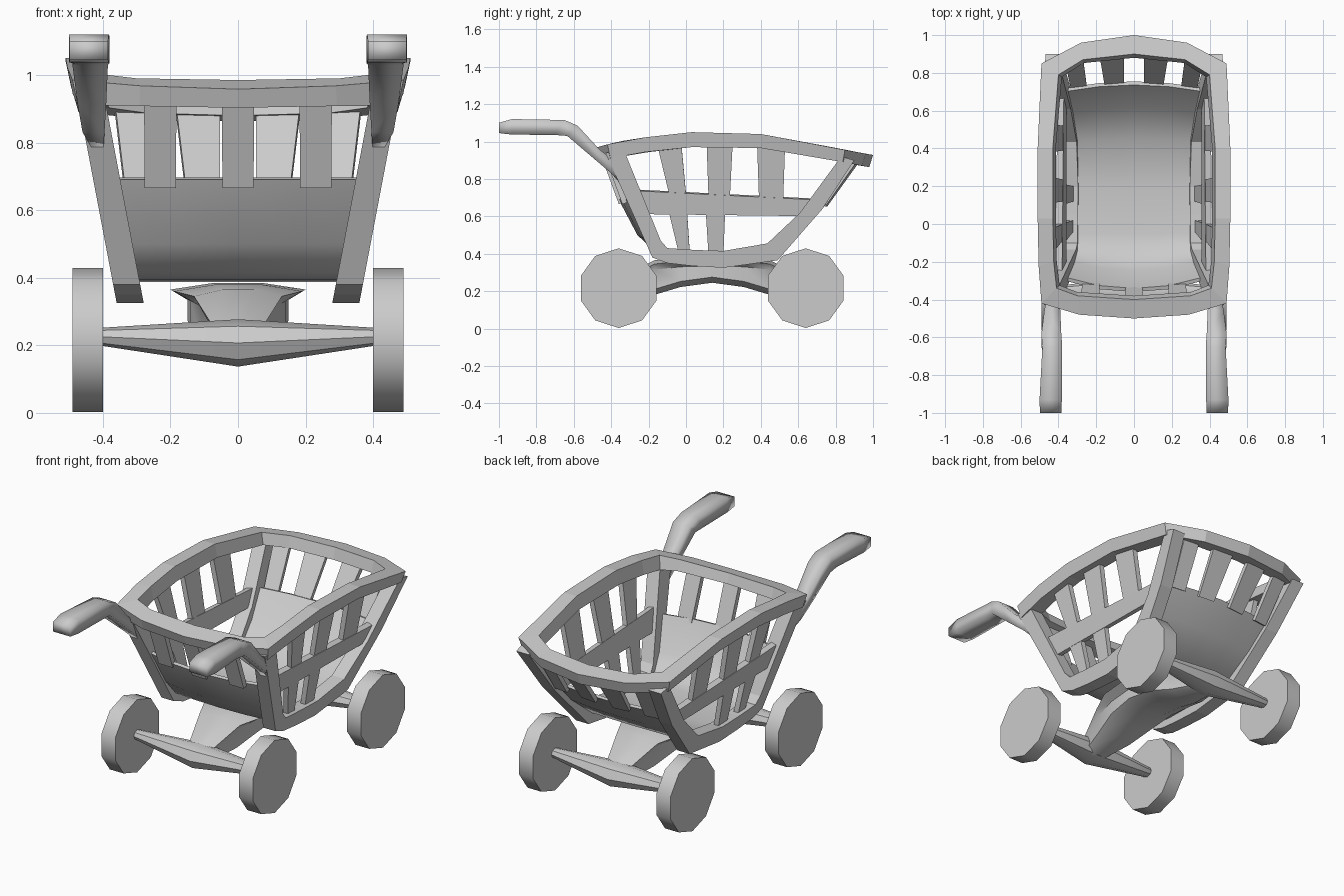
import bpy, math
from mathutils import Vector

if "Cube" in bpy.data.objects:
    bpy.data.objects.remove(bpy.data.objects["Cube"])


def loft(name, rings, loop=False, smooth=None):
    """Skin a list of equal-sized vertex rings; cap the ends unless looped."""
    n, m = len(rings[0]), len(rings)
    verts = [v for r in rings for v in r]
    faces = []
    for i in range(m if loop else m - 1):
        a, b = i * n, (i + 1) % m * n
        faces += [(a + k, a + (k + 1) % n, b + (k + 1) % n, b + k) for k in range(n)]
    if not loop:
        faces += [tuple(range(n))[::-1], tuple(range((m - 1) * n, m * n))]
    me = bpy.data.meshes.new(name)
    me.from_pydata(verts, [], faces)
    ob = bpy.data.objects.new(name, me)
    bpy.context.collection.objects.link(ob)
    bpy.ops.object.select_all(action='DESELECT')
    ob.select_set(True)
    bpy.context.view_layer.objects.active = ob
    bpy.ops.object.mode_set(mode='EDIT')
    bpy.ops.mesh.select_all(action='SELECT')
    bpy.ops.mesh.normals_make_consistent(inside=False)
    bpy.ops.object.mode_set(mode='OBJECT')
    if smooth:
        bpy.ops.object.shade_smooth_by_angle(angle=math.radians(smooth))
    return ob


def slat(name, quad, t):
    """Board: four corner points given thickness t along the normal."""
    q = [Vector(p) for p in quad]
    nrm = (q[1] - q[0]).cross(q[3] - q[0]).normalized() * t / 2
    return loft(name, [[p - nrm for p in q], [p + nrm for p in q]])


def wall(z):
    """Half width of the sloping side wall (middle of the frame) at height z."""
    return 0.32 + 0.19 * (z - 0.33)


# Wheels: ten-sided discs
for y in (-0.36, 0.64):
    for s in (-1, 1):
        rings = [[(s * x, y + 0.213 * math.sin(k * math.pi / 5), 0.216 + 0.213 * math.cos(k * math.pi / 5))
                  for k in range(10)] for x in (0.4, 0.49)]
        loft("wheel", rings, smooth=40)

# Axles: spindles, thick in the middle
for y in (-0.36, 0.64):
    rings = []
    for x, zc, rz, ry in ((-0.42, 0.226, 0.025, 0.03), (0, 0.207, 0.07, 0.085), (0.42, 0.226, 0.025, 0.03)):
        rings.append([(x, y + ry * math.sin(k * math.pi / 4), zc + rz * math.cos(k * math.pi / 4))
                      for k in range(8)])
    loft("axle", rings, smooth=40)

# Arched beam joining the axles
rings = []
for d, wt, wb, zt, zb in ((-0.5, .07, .06, .27, .15), (-.31, .13, .11, .365, .18), (-.17, .19, .14, .38, .222),
                          (0, .2, .15, .385, .245), (.17, .19, .14, .38, .222), (.31, .13, .11, .365, .18),
                          (.5, .07, .06, .27, .15)):
    half = [(0.35 * wt, zt), (wt, zt - 0.02), (wb, zt - 0.05), (wb, zb + 0.03), (0.5 * wb, zb)]
    prof = half + [(-x, z) for x, z in reversed(half)]
    rings.append([(x, 0.14 + d, z) for x, z in prof])
loft("beam", rings, smooth=40)

# Side frames: U shaped bands leaning outwards
outer = [(-.43, .94), (-.18, .38), (-.1, .35), (.03, .335), (.2, .325), (.49, .365), (.73, .64), (.9, .9)]
inner = [(-.33, .95), (-.135, .47), (-.1, .43), (.05, .42), (.2, .415), (.435, .455), (.61, .62), (.83, .92)]
for s in (-1, 1):
    rings = []
    for (yo, zo), (yi, zi) in zip(outer, inner):
        rings.append([(s * (wall(zo) + 0.04), yo, zo), (s * (wall(zi) + 0.04), yi, zi),
                      (s * (wall(zi) - 0.04), yi, zi), (s * (wall(zo) - 0.04), yo, zo)])
    loft("side_frame", rings)

# Rim: outer xy, inner xy, outer and inner top height, depth
half = [(0, -.5, 0, -.4, .958, .985, .055), (.29, -.48, .3, -.38, .968, .99, .06),
        (.49, -.42, .41, -.34, .985, 1.003, .075), (.505, -.22, .425, -.2, 1.022, 1.022, .078),
        (.51, .03, .43, .03, 1.05, 1.05, .08), (.51, .4, .43, .4, 1.04, 1.04, .075),
        (.49, .85, .4, .79, .955, .968, .065), (.28, .96, .27, .87, .935, .952, .065),
        (0, 1, 0, .9, .928, .945, .065)]
full = half + [(-a, b, -c, d, e, f, g) for a, b, c, d, e, f, g in half[-2:0:-1]]
rings = []
for xo, yo, xi, yi, zo, zi, h in full:
    kx, ky = 0.2 * (xi - xo), 0.2 * (yi - yo)
    rings.append([(xo, yo, zo), (xi, yi, zi), (xi + kx, yi + ky, zi - h), (xo + kx, yo + ky, zo - h)])
loft("rim", rings, loop=True)

# Curved floor sheet, rising into the lower front and back panels
profile = [(-.3, .69, -.06), (-.215, .5, -.045), (-.15, .415, -.02), (-.06, .395, 0), (.2, .388, 0), (.45, .415, .01),
           (.6, .54, .03), (.72, .685, .035)]
rings = []
for y, z, bulge in profile:
    cols = [-1, -0.5, 0, 0.5, 1]
    w = wall(z) - 0.02
    low = [(w * c, y + bulge * (1 - c * c), z) for c in cols]
    # inner skin is shifted towards the middle of the basket
    d = (Vector((0, 0.2, 0.85)) - Vector((0, y, z))).normalized() * 0.02
    rings.append(low + [(p[0], p[1] + d.y, p[2] + d.z) for p in reversed(low)])
loft("floor_panel", rings, smooth=40)

# Front slats
for x in (-0.23, 0, 0.23):
    o = 0.35 * x * x
    slat("front_slat", [(x - .046, -.345 + o, .67), (x + .046, -.345 + o, .67),
                        (x + .048, -.44 + o, .93), (x - .048, -.44 + o, .93)], 0.03)

# Back slats, widening upwards
for s in (-1, 1):
    for b0, b1, t0, t1, yb, yt in ((.055, .155, .055, .185, .745, .925), (.25, .335, .27, .365, .73, .88)):
        slat("back_slat", [(s * b0, yb, .66), (s * b1, yb - .01, .66),
                           (s * t1, yt - .015, .91), (s * t0, yt, .91)], 0.025)

# Side slats and horizontal side boards
boards = [(-.09, .0, .72, -.155, -.025, .99), (.12, .235, .71, .11, .25, 1.0), (.39, .52, .7, .38, .53, .99),
          (-.04, .02, .41, -.095, .005, .64), (.12, .2, .4, .105, .21, .64)]
for s in (-1, 1):
    for b0, b1, zb, t0, t1, zt in boards:
        slat("side_slat", [(s * wall(zb), b0, zb), (s * wall(zb), b1, zb),
                           (s * wall(zt), t1, zt), (s * wall(zt), t0, zt)], 0.03)
    slat("side_board", [(s * wall(.61), -.21, .615), (s * wall(.61), .62, .605),
                        (s * wall(.69), .72, .69), (s * wall(.74), -.27, .74)], 0.035)

# Handles: lower point, upper point, and x range along the path
path = [(-.36, .785, -.34, .83, .398, .433), (-.4, .83, -.37, .89, .395, .46), (-.5, .915, -.46, .955, .39, .475),
        (-.635, 1.03, -.58, 1.085, .385, .49), (-.7, 1.035, -.65, 1.115, .38, .485),
        (-.93, 1.037, -.93, 1.12, .382, .5), (-1, 1.045, -1, 1.1, .385, .498)]
for s in (-1, 1):
    rings = [[(s * x0, yl, zl), (s * x1, yl, zl), (s * x1, yu, zu), (s * x0, yu, zu)]
             for yl, zl, yu, zu, x0, x1 in path]
    loft("handle", rings, smooth=100).data.update()
